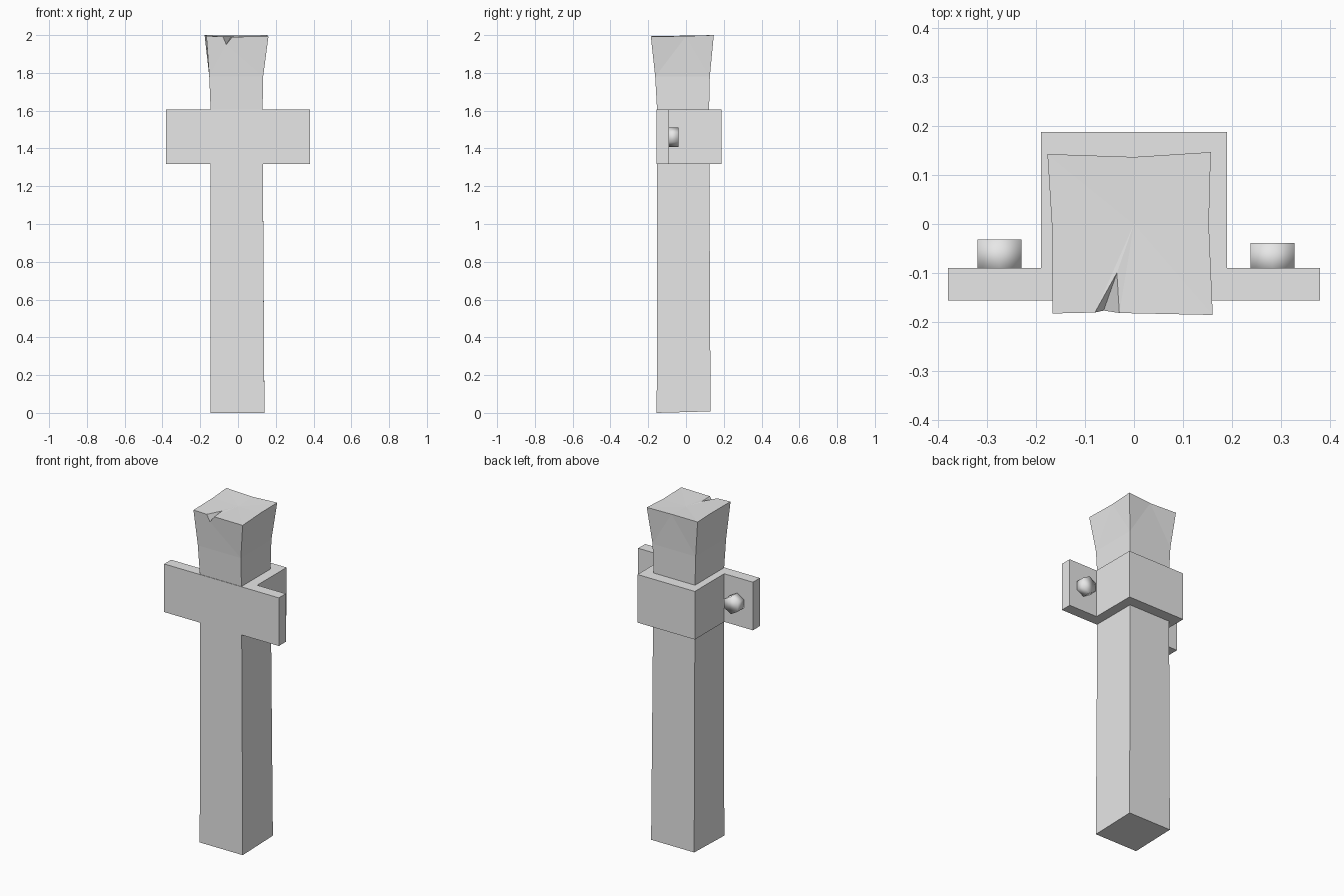
import bpy, bmesh, math
from mathutils import Matrix

if "Cube" in bpy.data.objects:
    bpy.data.objects.remove(bpy.data.objects["Cube"])

grey = bpy.data.materials.new("plain grey")
grey.diffuse_color = (0.8, 0.8, 0.8, 1)
grey.use_nodes = True
grey.node_tree.nodes["Principled BSDF"].inputs["Base Color"].default_value = grey.diffuse_color


def finish(bm, name):
    bmesh.ops.recalc_face_normals(bm, faces=bm.faces)
    mesh = bpy.data.meshes.new(name)
    bm.to_mesh(mesh)
    bm.free()
    mesh.materials.append(grey)
    ob = bpy.data.objects.new(name, mesh)
    bpy.context.collection.objects.link(ob)
    return ob


# Post: four-cornered rings, flaring near the top
bm = bmesh.new()
sections = [  # z, left, right, front, back
    (0.00, -0.145, 0.140, -0.155, 0.130),
    (1.60, -0.145, 0.130, -0.153, 0.122),
    (1.78, -0.152, 0.133, -0.163, 0.126),
]
rings = []
for z, l, r, f, b in sections:
    corners = [(l, f), (r, f), (r, b), (l, b)]
    rings.append([bm.verts.new((x, y, z + (0.008 if z == 0 and y > 0 else 0)))
                  for x, y in corners])
bm.faces.new(rings[0])
for low, high in zip(rings, rings[1:]):
    for i in range(4):
        j = (i + 1) % 4
        bm.faces.new((low[i], low[j], high[j], high[i]))

# Battered post head: uneven corners, bowed edges and a split in the front
fl, fr, br, bl = [bm.verts.new(p) for p in (
    (-0.167, -0.183, 1.995), (0.161, -0.186, 1.992),
    (0.157, 0.147, 2.0), (-0.177, 0.143, 2.0))]
n1, n2, n3, inner = [bm.verts.new(p) for p in (
    (-0.080, -0.181, 1.992), (-0.062, -0.177, 1.950),
    (-0.030, -0.182, 1.991), (-0.035, -0.100, 1.993))]
right, back, left = [bm.verts.new(p) for p in (
    (0.153, 0.0, 1.995), (0.0, 0.137, 1.997), (-0.168, 0.0, 1.997))]
centre = bm.verts.new((0, 0, 1.992))
s = rings[-1]
for face in ((s[0], s[1], n2), (s[0], n2, n1, fl), (s[1], fr, n3, n2),
             (s[1], s[2], right), (s[1], right, fr), (s[2], br, right),
             (s[2], s[3], back), (s[2], back, br), (s[3], bl, back),
             (s[3], s[0], left), (s[3], left, bl), (s[0], fl, left),
             (n1, n2, inner), (n2, n3, inner)):
    bm.faces.new(face)
rim = [inner, n3, fr, right, br, back, bl, left, fl, n1]
for a, b in zip(rim, rim[1:] + rim[:1]):
    bm.faces.new((a, b, centre))
finish(bm, "post")

# Clamp: hat-shaped outline with two flanges, extruded upwards
bm = bmesh.new()
half = [(0.38, -0.156), (0.38, -0.09), (0.19, -0.09), (0.19, 0.188)]
outline = half + [(-x, y) for x, y in reversed(half)]
base = bm.faces.new([bm.verts.new((x, y, 1.317)) for x, y in outline])
top = bmesh.ops.extrude_face_region(bm, geom=[base])["geom"]
bmesh.ops.translate(bm, vec=(0, 0, 0.288),
                    verts=[v for v in top if isinstance(v, bmesh.types.BMVert)])
finish(bm, "clamp")

# Hexagonal bolt heads on the back of each flange
for name, x, end in (("left_bolt", -0.275, -0.032), ("right_bolt", 0.283, -0.039)):
    bm = bmesh.new()
    start = -0.10
    place = (Matrix.Translation((x, (start + end) / 2, 1.46))
             @ Matrix.Rotation(math.pi / 2, 4, 'X'))
    bmesh.ops.create_cone(bm, cap_ends=True, segments=6, radius1=0.052,
                          radius2=0.052, depth=end - start, matrix=place)
    for f in bm.faces:
        f.smooth = True
    finish(bm, name)
